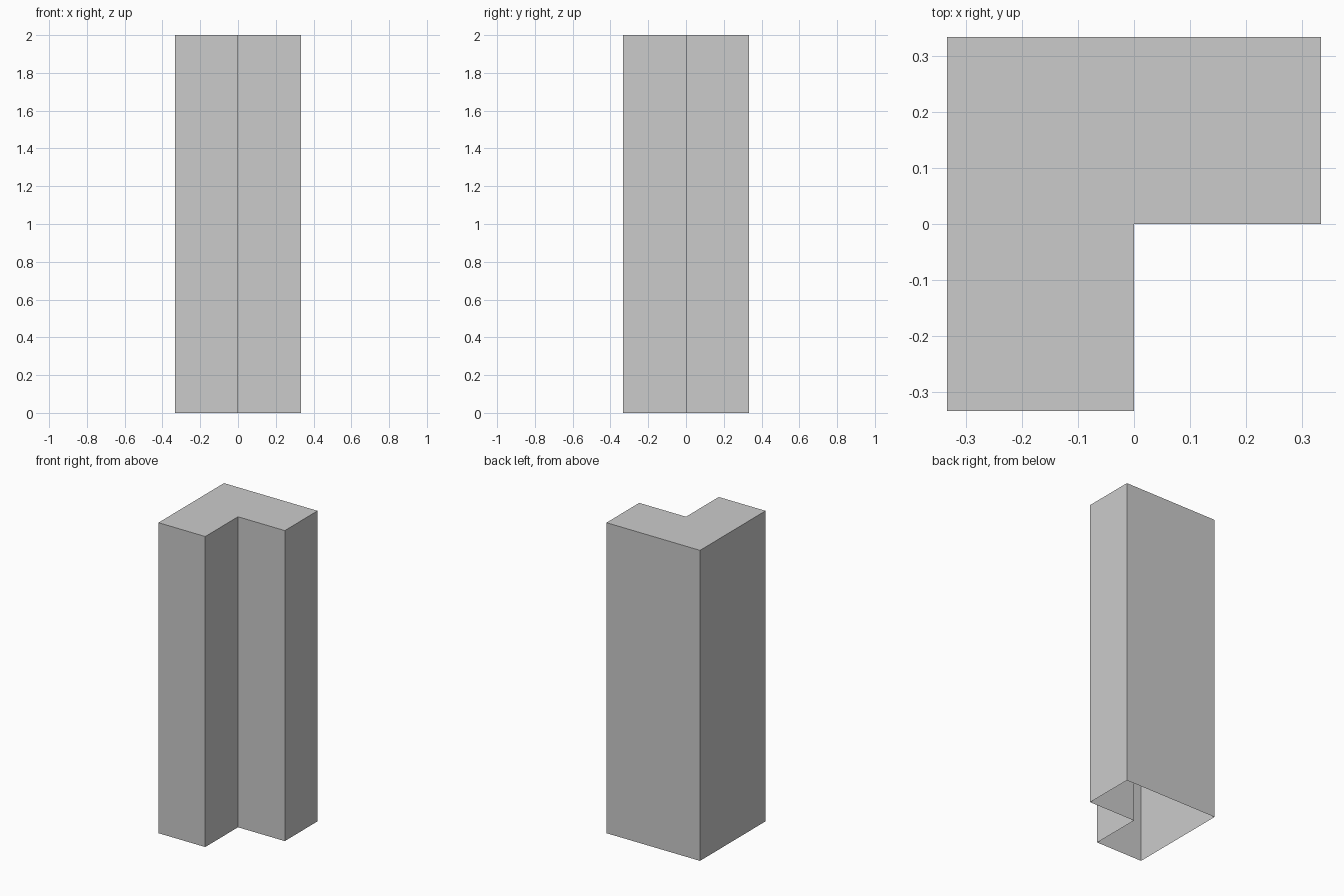
import bpy, bmesh

if "Cube" in bpy.data.objects:
    bpy.data.objects.remove(bpy.data.objects["Cube"])

HALF = 1 / 3
HEIGHT = 2.0

# L-shaped profile, counter-clockwise seen from above
profile = [(-HALF, -HALF), (0, -HALF), (0, 0), (HALF, 0), (HALF, HALF), (-HALF, HALF)]

# Closed top, walls pulled down from its edges, underside left open
bm = bmesh.new()
top = bm.faces.new([bm.verts.new((x, y, HEIGHT)) for x, y in profile])
walls = bmesh.ops.extrude_edge_only(bm, edges=list(top.edges))
lower = [v for v in walls["geom"] if isinstance(v, bmesh.types.BMVert)]
bmesh.ops.translate(bm, vec=(0, 0, -HEIGHT), verts=lower)
bmesh.ops.recalc_face_normals(bm, faces=bm.faces)

mesh = bpy.data.meshes.new("corner_column")
bm.to_mesh(mesh)
bm.free()
column = bpy.data.objects.new("corner_column", mesh)
bpy.context.collection.objects.link(column)
